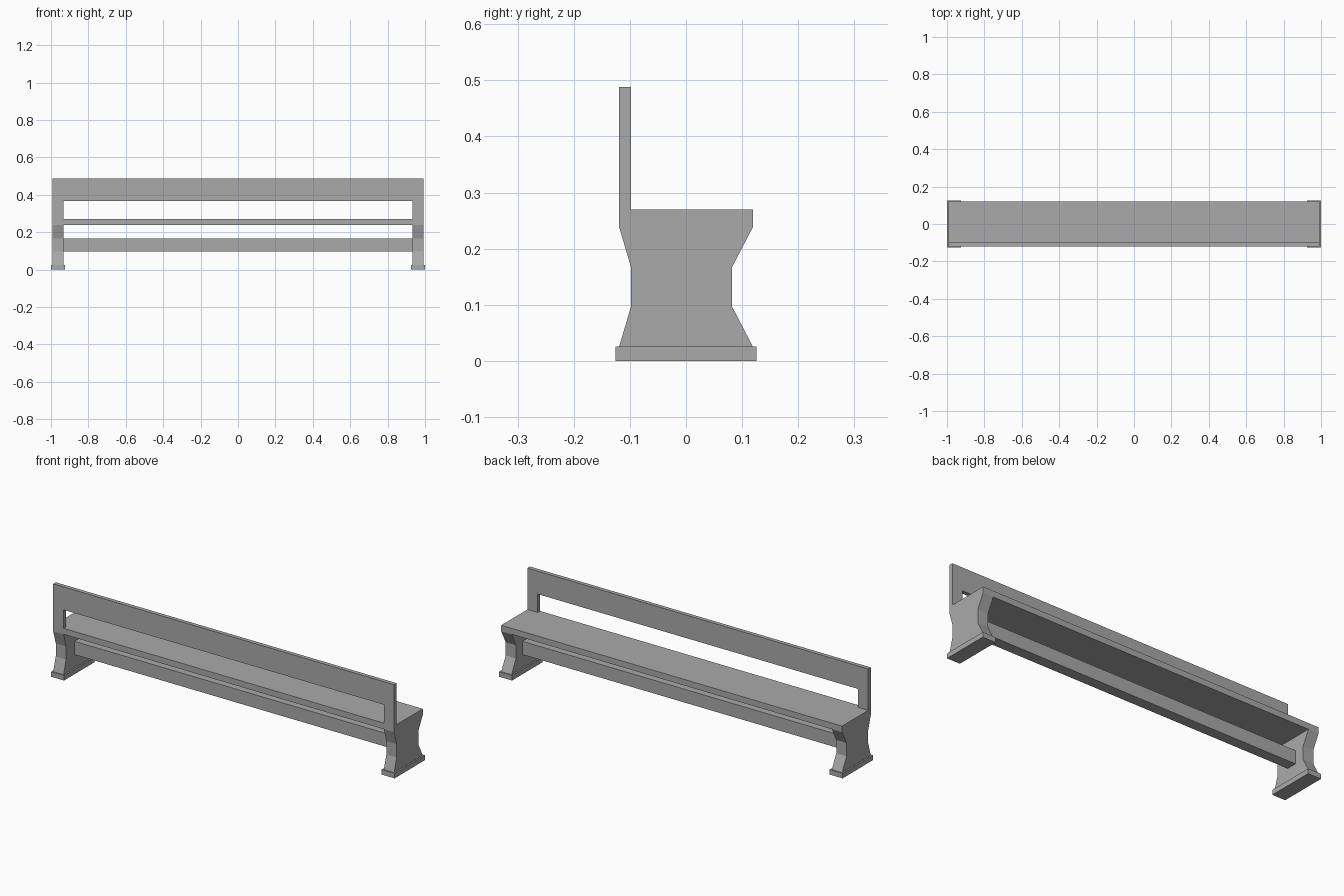
import bpy
import bmesh

old = bpy.data.objects.get("Cube")
if old:
    bpy.data.objects.remove(old, do_unlink=True)

stone = bpy.data.materials.new("grey stone")
stone.use_nodes = True
GREY = (0.4, 0.4, 0.4, 1)
stone.diffuse_color = GREY
stone.node_tree.nodes["Principled BSDF"].inputs["Base Color"].default_value = GREY


def prism(name, profile, x0, x1):
    """Extrude a (y, z) profile from x0 to x1."""
    bm = bmesh.new()
    face = bm.faces.new([bm.verts.new((x0, y, z)) for y, z in profile])
    ext = bmesh.ops.extrude_face_region(bm, geom=[face])
    moved = [v for v in ext["geom"] if isinstance(v, bmesh.types.BMVert)]
    bmesh.ops.translate(bm, verts=moved, vec=(x1 - x0, 0, 0))
    bmesh.ops.recalc_face_normals(bm, faces=bm.faces)
    mesh = bpy.data.meshes.new(name)
    bm.to_mesh(mesh)
    bm.free()
    mesh.materials.append(stone)
    obj = bpy.data.objects.new(name, mesh)
    bpy.context.collection.objects.link(obj)
    return obj


def box(name, x0, x1, y0, y1, z0, z1):
    return prism(name, [(y0, z0), (y1, z0), (y1, z1), (y0, z1)], x0, x1)


INNER, OUTER = 0.932, 0.992
FRONT, BACK = -0.119, 0.119
REST_BACK = -0.098
SEAT_LOW, SEAT_TOP = 0.238, 0.27
RAIL_LOW, RAIL_TOP = 0.367, 0.488

# Waisted end panel, foot and backrest upright at each end
leg = [(FRONT, 0.026), (REST_BACK, 0.097), (REST_BACK, 0.167),
       (FRONT, SEAT_LOW), (FRONT, SEAT_TOP), (BACK, SEAT_TOP),
       (BACK, SEAT_LOW), (0.082, 0.167), (0.082, 0.097), (BACK, 0.026)]
for side, s in (("right", -1), ("left", 1)):
    a, b = sorted((s * INNER, s * OUTER))
    prism(side + "_end_panel", leg, a, b)
    box(side + "_upright", a, b, FRONT, REST_BACK, SEAT_TOP, RAIL_LOW)
    f0, f1 = sorted((s * 0.924, s))
    box(side + "_foot", f0, f1, -0.126, 0.126, 0, 0.026)

# Long members
box("seat", -INNER, INNER, FRONT, BACK, SEAT_LOW, SEAT_TOP)
box("backrest_rail", -OUTER, OUTER, FRONT, REST_BACK, RAIL_LOW, RAIL_TOP)
box("stretcher", -INNER, INNER, -0.028, 0.028, 0.097, 0.167)
